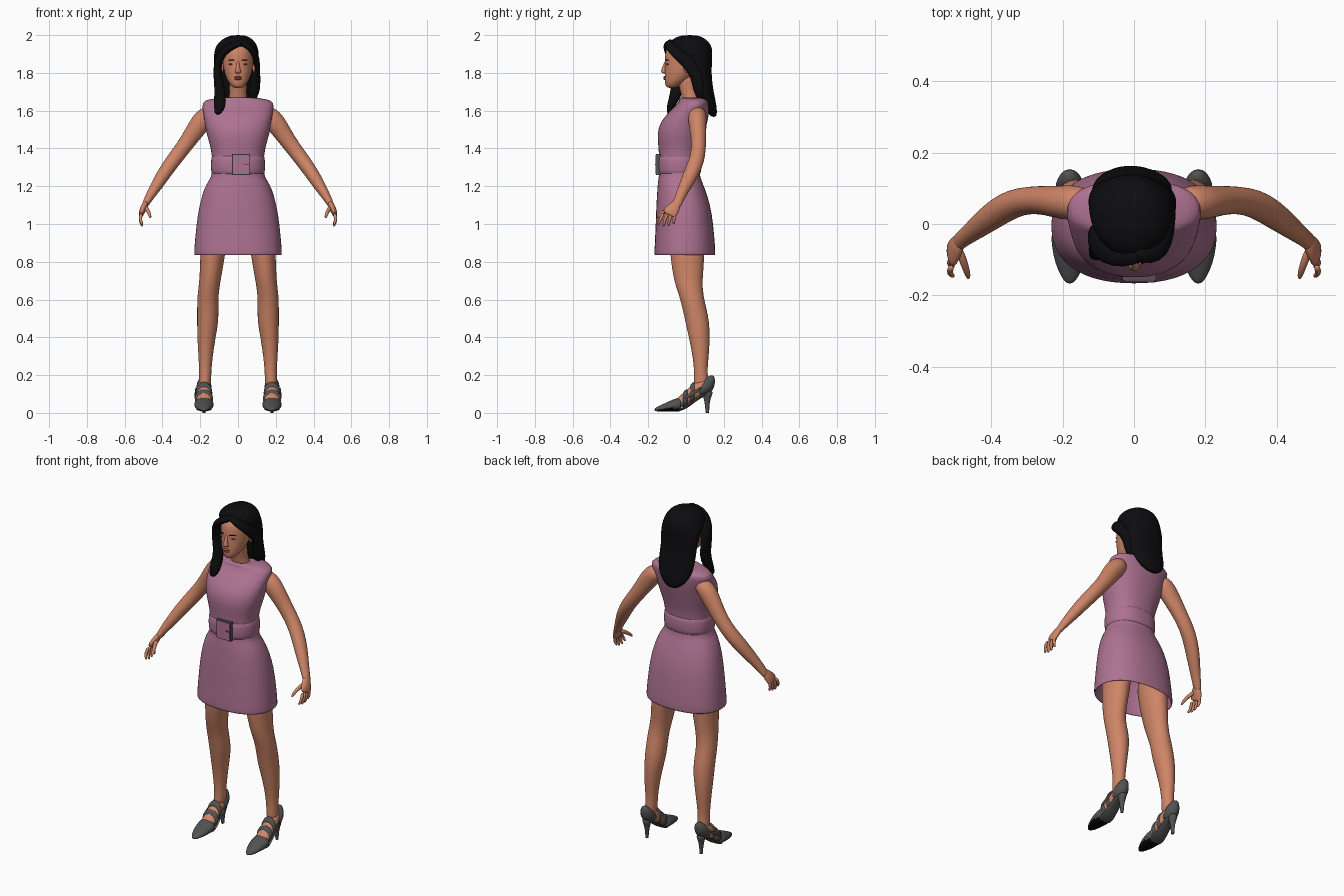
import bpy, bmesh, math
from mathutils import Vector

def mat(name, r, g, b):
    m = bpy.data.materials.new(name)
    m.diffuse_color = (r, g, b, 1)
    return m

PINK = mat("mauve cloth", .42, .17, .285)
SKIN = mat("skin", .62, .235, .135)
HAIR = mat("black hair", .004, .004, .005)
GREY = mat("grey leather", .085, .085, .085)
SOLE = mat("black sole", .003, .003, .003)
LIPS = mat("lips", .40, .13, .09)
EYES = mat("eyes", .22, .12, .09)

def skin_rings(name, rings, material, n=20, power=2.0, level=1):
    """Bridge rings given as (centre, u, v) with superellipse outlines."""
    bm = bmesh.new()
    loops = []
    for c, u, v in rings:
        loop = []
        for i in range(n):
            a = 2 * math.pi * i / n
            ca, sa = math.cos(a), math.sin(a)
            p = c + u * math.copysign(abs(ca) ** (2 / power), ca) \
                  + v * math.copysign(abs(sa) ** (2 / power), sa)
            loop.append(bm.verts.new(p))
        loops.append(loop)
    for a, b in zip(loops, loops[1:]):
        for i in range(n):
            j = (i + 1) % n
            bm.faces.new((a[i], a[j], b[j], b[i]))
    bm.faces.new(loops[0])
    bm.faces.new(loops[-1])
    bmesh.ops.recalc_face_normals(bm, faces=bm.faces)
    for f in bm.faces:
        f.smooth = True
    me = bpy.data.meshes.new(name)
    bm.to_mesh(me)
    bm.free()
    me.materials.append(material)
    ob = bpy.data.objects.new(name, me)
    bpy.context.collection.objects.link(ob)
    if level:
        ob.modifiers.new("smooth", 'SUBSURF').levels = level
        ob.modifiers["smooth"].render_levels = level
    return ob

def loft_z(name, rows, material, **k):
    """Rows of z, cx, cy, rx, ry."""
    return skin_rings(name, [(Vector((x, y, z)), Vector((rx, 0, 0)), Vector((0, ry, 0)))
                             for z, x, y, rx, ry in rows], material, **k)

def loft_y(name, x, rows, material, **k):
    """Rows of y, cz, rx, rz."""
    return skin_rings(name, [(Vector((x, y, z)), Vector((rx, 0, 0)), Vector((0, 0, rz)))
                             for y, z, rx, rz in rows], material, **k)

def tube(name, rows, material, wide=(0, 1, 0), s=1, **k):
    """Rows of x, y, z, radius along 'wide', radius across; s mirrors x."""
    pts = [Vector((r[0] * s, r[1], r[2])) for r in rows]
    rings = []
    for i, p in enumerate(pts):
        t = (pts[min(i + 1, len(pts) - 1)] - pts[max(i - 1, 0)]).normalized()
        w = Vector((wide[0] * s, wide[1], wide[2]))
        u = (w - t * w.dot(t)).normalized()
        rings.append((p, u * rows[i][3], t.cross(u) * rows[i][4]))
    return skin_rings(name, rings, material, **k)

def ball(name, c, r, material):
    rows = [(c[2] + r[2] * math.sin(a), c[0], c[1], r[0] * math.cos(a), r[1] * math.cos(a))
            for a in [math.radians(d) for d in (-85, -60, -30, 0, 30, 60, 85)]]
    return loft_z(name, rows, material, n=14)

def box(name, c, size, material):
    bpy.ops.mesh.primitive_cube_add(size=1, location=c)
    ob = bpy.context.object
    ob.name = name
    ob.scale = size
    ob.data.materials.append(material)
    return ob

# Dress: neckline, shoulders, bust, waist, skirt, then folded back inside the hem
loft_z("dress", [
    (1.66, 0, .03, .06, .05), (1.674, 0, .03, .066, .056), (1.66, 0, .04, .16, .08),
    (1.645, 0, .045, .193, .08), (1.60, 0, .02, .187, .105), (1.54, 0, -.012, .178, .126),
    (1.48, 0, -.027, .168, .126), (1.42, 0, -.032, .15, .116), (1.37, 0, -.035, .138, .108),
    (1.26, 0, -.035, .136, .108), (1.24, 0, -.034, .15, .113), (1.19, 0, -.026, .18, .126),
    (1.10, 0, -.014, .206, .144), (1.0, 0, -.008, .221, .153), (.88, 0, -.006, .232, .161),
    (.845, 0, -.006, .234, .162), (.834, 0, -.006, .232, .160), (.836, 0, -.006, .225, .154),
    (.90, 0, -.006, .222, .151), (1.1, 0, -.014, .19, .13)], PINK, n=28, power=2.3)

# Belt and buckle
loft_z("belt", [(1.256, 0, -.035, .132, .104), (1.264, 0, -.035, .142, .114),
                (1.31, 0, -.035, .145, .118), (1.36, 0, -.035, .142, .114),
                (1.37, 0, -.035, .132, .104)], PINK, n=28, power=2.3)
box("buckle_rim", (.015, -.147, 1.315), (.094, .022, .112), GREY)
box("buckle_face", (.015, -.15, 1.315), (.084, .022, .102), PINK)
box("buckle_prong", (.045, -.162, 1.315), (.028, .005, .007), GREY)

# Neck and head
loft_z("neck", [(1.60, 0, .035, .07, .05), (1.66, 0, .028, .05, .047), (1.70, 0, .015, .044, .045),
                (1.75, 0, .005, .045, .05), (1.80, 0, 0, .05, .055)], SKIN)
loft_z("head", [
    (1.72, 0, -.078, .016, .016), (1.728, 0, -.074, .034, .034), (1.755, 0, -.052, .055, .062),
    (1.80, 0, -.025, .073, .088), (1.85, 0, -.01, .082, .102), (1.90, 0, -.005, .084, .108),
    (1.93, 0, -.002, .077, .102), (1.955, 0, .005, .06, .08), (1.975, 0, .01, .03, .04)], SKIN)
loft_z("nose", [(1.865, 0, -.106, .007, .006), (1.835, 0, -.114, .009, .010),
                (1.812, 0, -.119, .014, .015), (1.803, 0, -.117, .018, .014),
                (1.796, 0, -.112, .012, .008)], SKIN, n=12)
ball("upper_lip", (0, -.112, 1.777), (.024, .009, .006), LIPS)
ball("lower_lip", (0, -.111, 1.768), (.02, .010, .006), LIPS)
for s in (1, -1):
    ball("eye", (.036 * s, -.097, 1.846), (.015, .008, .005), EYES)
    tube("eyebrow", [(.016, -.111, 1.866, .003, .003), (.036, -.106, 1.871, .003, .003),
                     (.056, -.088, 1.865, .002, .002)], HAIR, wide=(0, 0, 1), s=s, n=8)
    ball("ear", (.084 * s, .005, 1.83), (.010, .02, .03), SKIN)

# Hair: crown and long back, front locks, parted fringe
loft_z("hair_back", [
    (2.0, 0, .02, .025, .03), (1.992, 0, .018, .06, .068), (1.965, -.005, .016, .098, .108),
    (1.93, -.008, .022, .115, .118), (1.90, -.008, .045, .12, .095), (1.85, -.01, .072, .12, .066),
    (1.80, -.01, .08, .112, .055), (1.72, -.005, .09, .115, .052), (1.65, -.005, .112, .11, .046),
    (1.60, -.01, .135, .075, .03), (1.565, -.01, .148, .03, .014)], HAIR, n=24)
tube("left_lock", [
    (.03, -.085, 1.965, .02, .015), (-.03, -.095, 1.945, .03, .02), (-.08, -.08, 1.91, .035, .02),
    (-.107, -.045, 1.86, .04, .022), (-.11, -.035, 1.79, .045, .022), (-.095, -.045, 1.71, .035, .028),
    (-.095, -.07, 1.65, .025, .034), (-.10, -.088, 1.605, .018, .027),
    (-.115, -.09, 1.58, .008, .012)], HAIR)
tube("right_lock", [
    (.0, -.08, 1.97, .02, .015), (.045, -.09, 1.95, .028, .018), (.08, -.065, 1.92, .032, .018),
    (.098, -.015, 1.88, .035, .018), (.095, .045, 1.82, .035, .022), (.088, .065, 1.75, .035, .032),
    (.085, .075, 1.69, .03, .03), (.07, .08, 1.655, .012, .014)], HAIR)

for s in (1, -1):
    # Arm and hand
    tube("arm", [
        (.13, .06, 1.60, .04, .035), (.165, .06, 1.575, .05, .052), (.20, .06, 1.535, .048, .055),
        (.24, .066, 1.475, .042, .047), (.29, .068, 1.405, .038, .041), (.342, .058, 1.337, .041, .040),
        (.39, .028, 1.27, .041, .037), (.43, -.002, 1.205, .034, .032), (.465, -.03, 1.15, .027, .024),
        (.487, -.045, 1.11, .025, .019), (.498, -.06, 1.09, .026, .015)], SKIN, s=s)
    tube("palm", [(.485, -.042, 1.12, .02, .015), (.498, -.062, 1.09, .033, .018),
                  (.51, -.083, 1.062, .040, .016), (.514, -.092, 1.045, .036, .011)], SKIN, s=s)
    for i in range(4):
        y, drop = -.122 + .02 * i, (.0, .008, .006, -.004)[i]
        tube("finger", [(.511, y + .004, 1.058, .010, .010), (.518, y - .012 + .004 * i, 1.03, .009, .009),
                        (.513, y - .021 + .006 * i, 1.008 - drop, .008, .008),
                        (.505, y - .025 + .007 * i, .994 - drop, .005, .005)], SKIN, s=s, n=10)
    tube("thumb", [(.492, -.068, 1.092, .013, .012), (.478, -.105, 1.073, .012, .011),
                   (.468, -.135, 1.052, .010, .010), (.463, -.155, 1.03, .005, .005)], SKIN, s=s, n=10)
    # Leg
    loft_z("leg", [
        (z, x * s, y, rx, ry) for z, x, y, rx, ry in (
            (1.05, .115, .0, .08, .10), (.83, .134, .008, .066, .093), (.70, .148, .01, .056, .076),
            (.62, .16, .028, .056, .064), (.55, .16, .046, .057, .064), (.48, .16, .06, .057, .064),
            (.40, .167, .071, .049, .056), (.30, .172, .078, .038, .043), (.22, .173, .078, .032, .034),
            (.17, .175, .08, .033, .04), (.13, .177, .08, .03, .04))], SKIN)
    # Foot and shoe
    x = .18 * s
    loft_y("foot", x, [(-.06, .045, .04, .026), (-.01, .07, .042, .038), (.04, .108, .038, .048),
                       (.08, .135, .036, .05), (.115, .145, .03, .04), (.13, .15, .015, .02)], SKIN)
    toe = loft_y("shoe_toe", x, [(-.168, .017, .008, .006), (-.15, .02, .024, .013),
                                 (-.11, .03, .042, .023), (-.065, .04, .051, .033),
                                 (-.03, .046, .053, .039), (-.026, .046, .046, .033)], GREY)
    toe.data.materials.append(SOLE)
    for f in toe.data.polygons:
        if f.normal.z < -.6:
            f.material_index = 1
    loft_y("shoe_shank", x, [(-.05, .013, .042, .006), (-.01, .022, .042, .008), (.03, .052, .036, .010),
                             (.07, .086, .034, .011), (.12, .105, .03, .010)], GREY)
    loft_y("shoe_heel_cup", x, [(.06, .108, .034, .022), (.085, .125, .041, .036), (.115, .146, .041, .05),
                                (.14, .158, .028, .043), (.154, .17, .010, .022)], GREY)
    loft_z("shoe_heel", [(.12, x, .115, .03, .034), (.09, x, .112, .022, .024), (.06, x, .112, .013, .014),
                         (.01, x, .113, .009, .010), (.002, x, .113, .009, .010),
                         (0, x, .113, .008, .009)], GREY, n=12)
    # Slanted straps over the instep
    for y, z, rx, rz in ((-.004, .075, .049, .046), (.034, .106, .045, .054)):
        loft_y("shoe_strap", x, [(y - .012, z - .009, rx - .008, rz - .008), (y - .011, z - .008, rx, rz),
                                 (y + .011, z + .008, rx, rz),
                                 (y + .012, z + .009, rx - .008, rz - .008)], GREY)
    tube("shoe_side_band", [(.228, -.01, .075, .009, .004), (.226, .03, .10, .009, .004),
                            (.222, .085, .135, .009, .004)], GREY, wide=(0, 0, 1), s=s, n=10)
